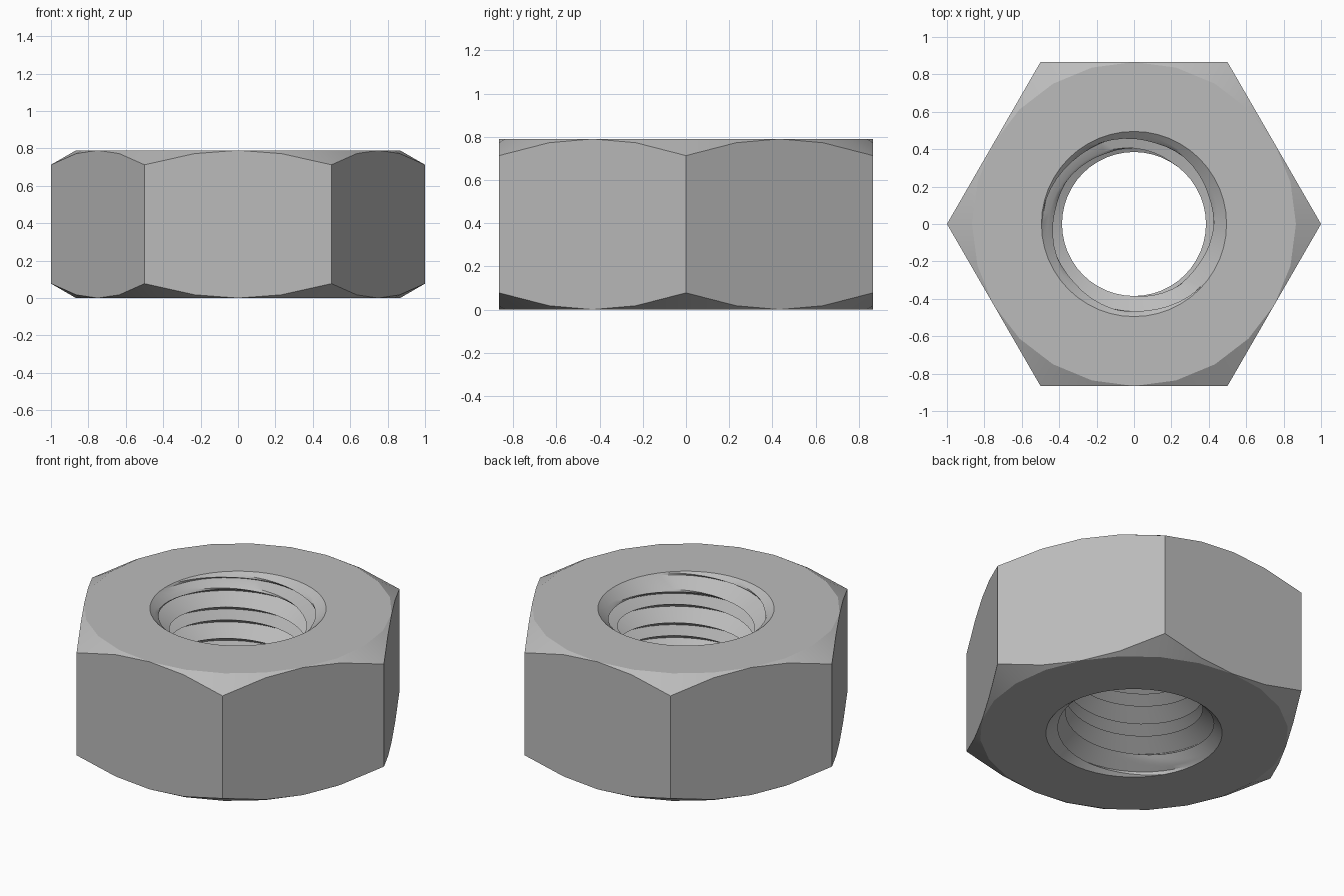
import bpy
import bmesh
from math import cos, sin, tan, pi, radians

cube = bpy.data.objects.get("Cube")
if cube:
    bpy.data.objects.remove(cube, do_unlink=True)

HEIGHT = 0.79
FLAT = cos(pi / 6)          # centre to each flat of the hexagon
SIDES = 24                  # segments of the outer chamfer
HOLE = 2 * SIDES            # segments of the threaded hole
MINOR, MAJOR, RIM = 0.385, 0.488, 0.495
PITCH = 0.194
PHASE = 0.616 - PITCH * 125 / 360

steel = bpy.data.materials.new("steel grey")
steel.use_nodes = True
steel.diffuse_color = (0.5, 0.5, 0.5, 1)
steel.node_tree.nodes["Principled BSDF"].inputs["Base Color"].default_value = (0.5, 0.5, 0.5, 1)

bm = bmesh.new()


def ring(count, point):
    """Closed ring of vertices; point(angle) gives radius and height."""
    verts = []
    for i in range(count):
        a = 2 * pi * i / count
        r, z = point(a)
        verts.append(bm.verts.new((r * cos(a), r * sin(a), z)))
    return verts


def bridge(low, high):
    for i in range(len(low)):
        j = (i + 1) % len(low)
        bm.faces.new((low[i], low[j], high[j], high[i]))


# Hexagonal body with a conical chamfer at both ends
def hex_radius(a):
    return FLAT / cos((a % (pi / 3)) - pi / 6)


def chamfer_drop(a):
    return (hex_radius(a) - FLAT) * tan(radians(30))


outer = [
    ring(SIDES, lambda a: (FLAT, 0)),
    ring(SIDES, lambda a: (hex_radius(a), chamfer_drop(a))),
    ring(SIDES, lambda a: (hex_radius(a), HEIGHT - chamfer_drop(a))),
    ring(SIDES, lambda a: (FLAT, HEIGHT)),
]
for low, high in zip(outer, outer[1:]):
    bridge(low, high)

# Thread profile over one pitch: (radius, height), starting under a crest
depth = MAJOR - MINOR
flank = depth * tan(radians(30))
root = 0.02
STEPS = 5
profile = [(MINOR, 0)]
profile += [(MAJOR - depth * i / STEPS, flank * i / STEPS - flank * 2 - root) for i in range(STEPS + 1)]
profile += [(MINOR + depth * i / STEPS, -flank * i / STEPS) for i in range(STEPS, 0, -1)]
profile = sorted(profile, key=lambda p: p[1])


# Helical rows, clipped to the body and to the countersinks
def thread_point(radius, height):
    def point(a):
        z = min(max(height + PITCH * a / (2 * pi), 0), HEIGHT)
        sink = RIM - min(z, HEIGHT - z) * 1.15
        return max(radius, sink), z
    return point


rows = []
for turn in range(-5, 4):
    for radius, height in profile:
        z = PHASE + turn * PITCH + height
        rows.append([bm.verts.new((r * cos(a), r * sin(a), z2))
                     for a in (2 * pi * i / HOLE for i in range(HOLE + 1))
                     for r, z2 in [thread_point(radius, z)(a)]])
for low, high in zip(rows, rows[1:]):
    for i in range(HOLE):
        bm.faces.new((low[i], high[i], high[i + 1], low[i + 1]))

# Flat annular ends between the chamfer and the hole
for edge, z in ((outer[0], 0), (outer[-1], HEIGHT)):
    rim = ring(HOLE, lambda a: (RIM, z))
    for i in range(SIDES):
        j = (i + 1) % SIDES
        face = bm.faces.new((edge[i], edge[j], rim[2 * j], rim[2 * i + 1], rim[2 * i]))
        if z == 0:
            face.normal_flip()

bmesh.ops.remove_doubles(bm, verts=bm.verts, dist=0.0005)
bmesh.ops.dissolve_degenerate(bm, edges=bm.edges, dist=0.0001)
bmesh.ops.recalc_face_normals(bm, faces=bm.faces)

mesh = bpy.data.meshes.new("hex_nut")
bm.to_mesh(mesh)
bm.free()
mesh.materials.append(steel)
nut = bpy.data.objects.new("hex_nut", mesh)
bpy.context.collection.objects.link(nut)

bpy.ops.object.select_all(action="DESELECT")
nut.select_set(True)
bpy.context.view_layer.objects.active = nut
bpy.ops.object.shade_smooth_by_angle(angle=radians(25))
